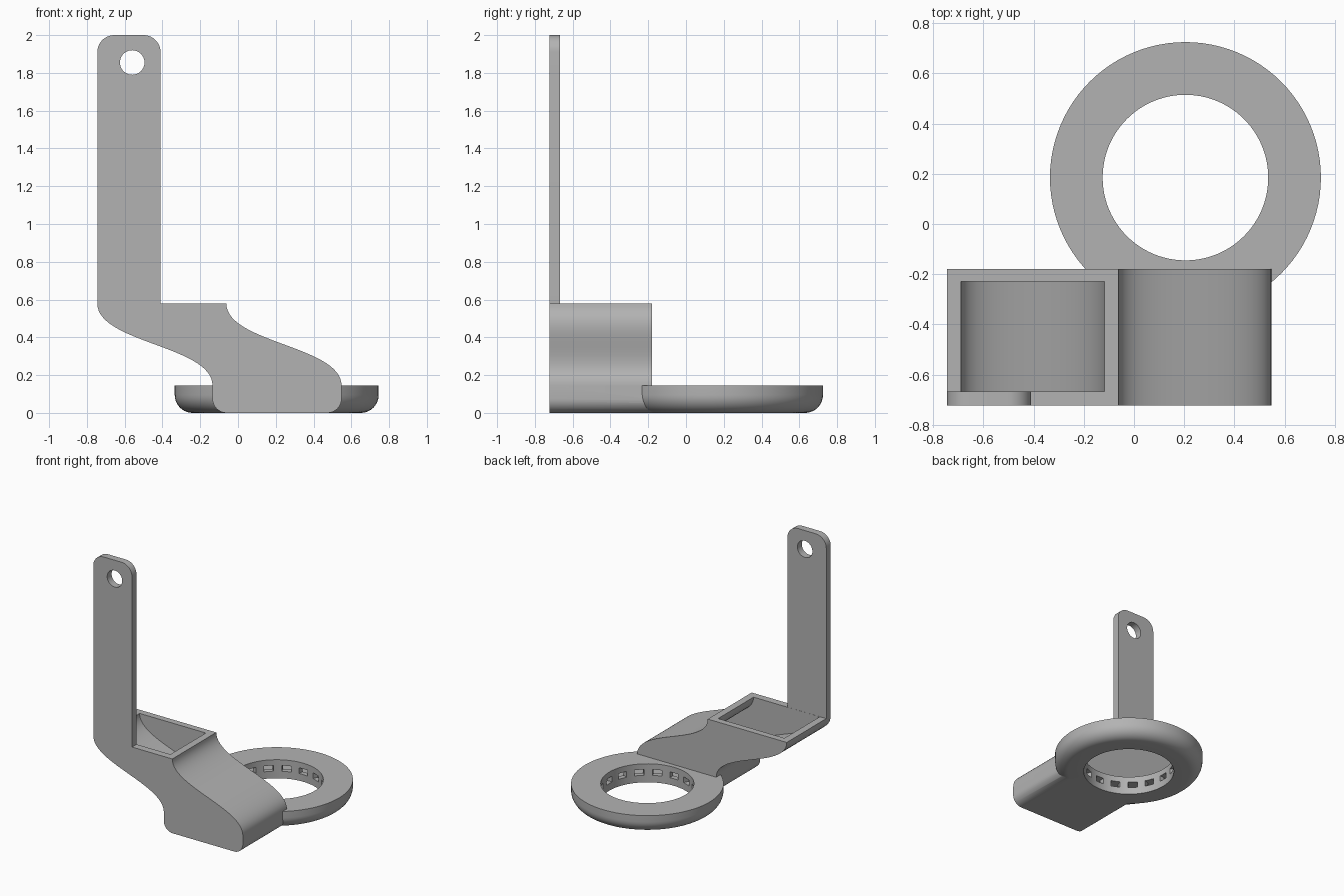
import bpy, bmesh
from math import pi, sin, cos
from mathutils import Vector, Matrix
from mathutils.geometry import interpolate_bezier

cube = bpy.data.objects.get("Cube")
if cube:
    bpy.data.objects.remove(cube, do_unlink=True)

grey = bpy.data.materials.new("plain grey")
grey.use_nodes = True
grey.diffuse_color = (0.45, 0.45, 0.45, 1)
grey.node_tree.nodes["Principled BSDF"].inputs["Base Color"].default_value = grey.diffuse_color

RING = Vector((0.205, 0.185, 0))
FRONT, BACK, WALL, RIM = -0.723, -0.18, 0.055, 0.58


def finish(name, bm):
    bmesh.ops.recalc_face_normals(bm, faces=bm.faces)
    mesh = bpy.data.meshes.new(name)
    bm.to_mesh(mesh)
    bm.free()
    mesh.materials.append(grey)
    obj = bpy.data.objects.new(name, mesh)
    bpy.context.collection.objects.link(obj)
    return obj


def extrude(name, outline, y0, y1):
    """Extrude an (x, z) outline along y."""
    bm = bmesh.new()
    face = bm.faces.new([bm.verts.new((x, y0, z)) for x, z in outline])
    out = bmesh.ops.extrude_face_region(bm, geom=[face])["geom"]
    verts = [v for v in out if isinstance(v, bmesh.types.BMVert)]
    bmesh.ops.translate(bm, verts=verts, vec=(0, y1 - y0, 0))
    return finish(name, bm)


def lathe(name, section, steps=96):
    """Sweep a closed (radius, z) section around the ring axis."""
    bm = bmesh.new()
    loops = []
    for i in range(steps):
        a = 2 * pi * i / steps
        loops.append([bm.verts.new(RING + Vector((r * cos(a), r * sin(a), z))) for r, z in section])
    n = len(section)
    for i in range(steps):
        p, q = loops[i], loops[(i + 1) % steps]
        for j in range(n):
            k = (j + 1) % n
            bm.faces.new((p[j], q[j], q[k], p[k]))
    return finish(name, bm)


def arc(x, z, r, start, end, steps=10):
    angles = [start + (end - start) * i / steps for i in range(steps + 1)]
    return [(x + r * cos(a), z + r * sin(a)) for a in angles]


def s_curve(x):
    """S-shaped side of the duct, from the rim down."""
    low, drop, pull = 0.145, 0.61, 0.21
    pts = interpolate_bezier(Vector((x, RIM, 0)), Vector((x, RIM - pull, 0)),
                             Vector((x + drop, low + pull, 0)), Vector((x + drop, low, 0)), 32)
    return [(p.x, p.y) for p in pts]


def duct_sides(x0, x1, floor, r):
    """Left side down, rounded floor, right side up."""
    left, right = s_curve(x0), s_curve(x1)
    return (left + arc(left[-1][0] + r, floor + r, r, pi, 1.5 * pi)
            + arc(right[-1][0] - r, floor + r, r, 1.5 * pi, 2 * pi) + right[::-1])


def boolean(target, other, operation):
    mod = target.modifiers.new(operation, "BOOLEAN")
    mod.operation, mod.solver, mod.object = operation, "EXACT", other
    bpy.context.view_layer.objects.active = target
    bpy.ops.object.modifier_apply(modifier=mod.name)
    bpy.data.objects.remove(other, do_unlink=True)


# Duct and hanger share one silhouette
x0, x1, post_x, top, r = -0.745, -0.062, -0.41, 2.0, 0.09
outline = duct_sides(x0, x1, 0, 0.075) + [(post_x, RIM)]
outline += arc(post_x - r, top - r, r, 0, pi / 2) + arc(x0 + r, top - r, r, pi / 2, pi)
body = extrude("duct_with_hanger", outline, FRONT, BACK)

# Thin the hanger down to a plate
behind = [(-1, RIM), (-0.3, RIM), (-0.3, 2.2), (-1, 2.2)]
boolean(body, extrude("hanger_trim", behind, FRONT + WALL, 0), "DIFFERENCE")

# Hanging hole
hole = arc(-0.56, 1.855, 0.065, 0, 2 * pi, 40)[:-1]
boolean(body, extrude("hanger_hole", hole, FRONT - 0.1, FRONT + 0.1), "DIFFERENCE")

# Ring with a rounded lower outer edge
section = [(0.33, 0), *arc(0.445, 0.095, 0.095, 1.5 * pi, 2 * pi), (0.54, 0.145), (0.33, 0.145)]
boolean(body, lathe("ring", section), "UNION")

# Hollow duct, open at the rim
inner = duct_sides(x0 + WALL, x1 - WALL, 0.045, 0.03)
inner = [(x0 + WALL, RIM + 0.1)] + inner + [(x1 - WALL, RIM + 0.1)]
boolean(body, extrude("duct_cavity", inner, FRONT + WALL + 0.001, BACK - 0.05), "DIFFERENCE")

# Hollow ring channel that meets the duct
channel = [(0.37, 0.045), (0.45, 0.045), (0.485, 0.08), (0.485, 0.105), (0.37, 0.105)]
boolean(body, lathe("ring_channel", channel), "DIFFERENCE")

# Outlet slots around the inner wall of the ring
bm = bmesh.new()
count = 16
for i in range(count):
    place = (Matrix.Translation(RING + Vector((0, 0, 0.078)))
             @ Matrix.Rotation(2 * pi * i / count, 4, "Z")
             @ Matrix.Translation((0.35, 0, 0)) @ Matrix.Diagonal((0.1, 0.07, 0.045, 1)))
    bmesh.ops.create_cube(bm, size=1, matrix=place)
boolean(body, finish("ring_slots", bm), "DIFFERENCE")

# Smooth the curves, keep the edges crisp
bpy.ops.object.select_all(action="DESELECT")
body.select_set(True)
bpy.context.view_layer.objects.active = body
bpy.ops.object.shade_smooth_by_angle(angle=pi / 6)
